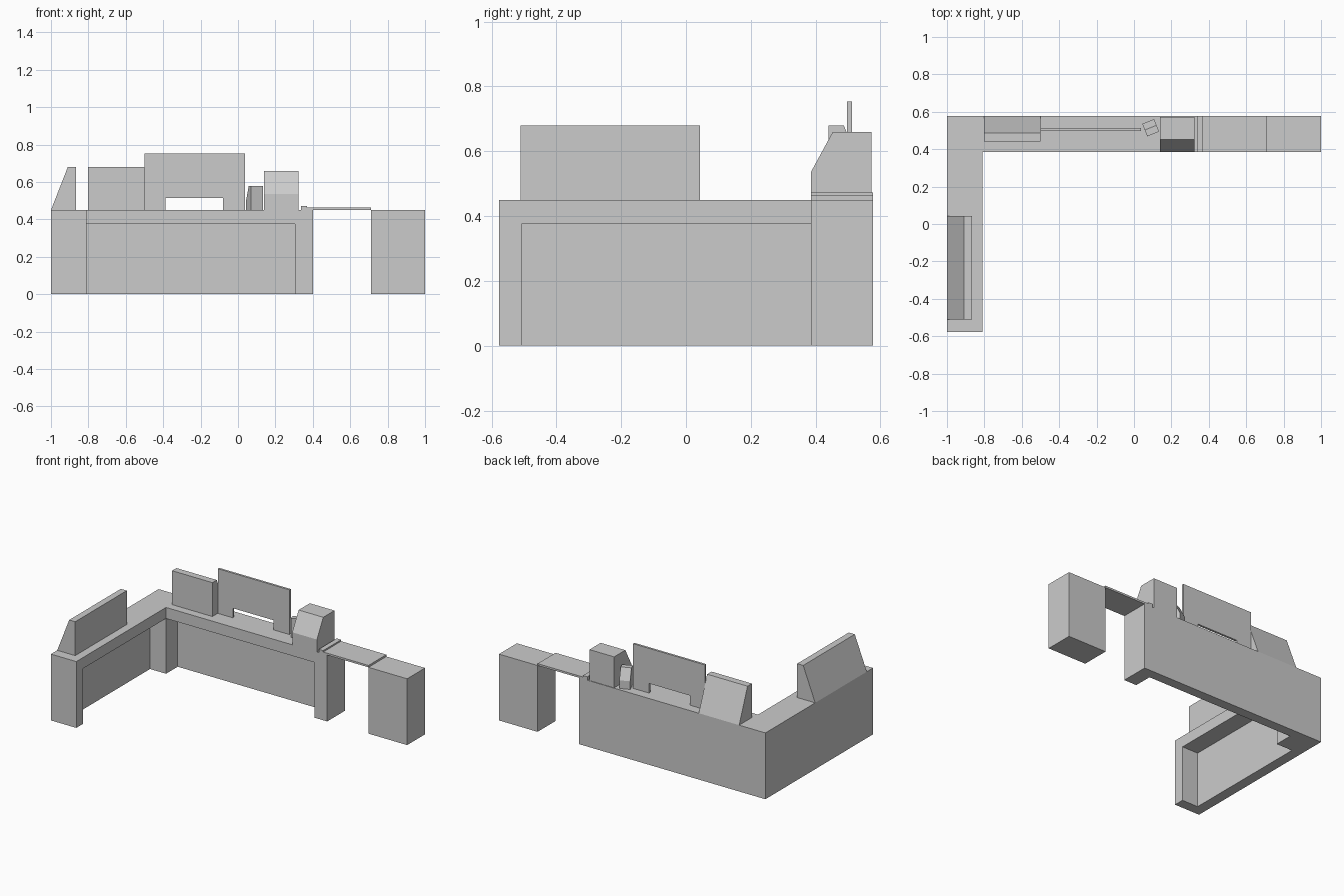
import bpy, bmesh
from mathutils import Matrix, Vector

cube = bpy.data.objects.get("Cube")
if cube:
    bpy.data.objects.remove(cube)

GREY = (0.6, 0.6, 0.6, 1)
mat = bpy.data.materials.new("light grey")
mat.use_nodes = True
mat.diffuse_color = GREY
mat.node_tree.nodes["Principled BSDF"].inputs["Base Color"].default_value = GREY


def prism(name, outline, axis, start, end):
    """Extrude a 2D outline along an axis; the outline uses the other two axes in order."""
    bm = bmesh.new()
    points = []
    for a, b in outline:
        p = [a, b]
        p.insert("xyz".index(axis), start)
        points.append(bm.verts.new(p))
    face = bm.faces.new(points)
    moved = bmesh.ops.extrude_face_region(bm, geom=[face])["geom"]
    shift = Vector([end - start if c == axis else 0 for c in "xyz"])
    bmesh.ops.translate(bm, verts=[g for g in moved if isinstance(g, bmesh.types.BMVert)], vec=shift)
    bmesh.ops.recalc_face_normals(bm, faces=bm.faces)
    mesh = bpy.data.meshes.new(name)
    bm.to_mesh(mesh)
    bm.free()
    mesh.materials.append(mat)
    obj = bpy.data.objects.new(name, mesh)
    bpy.context.collection.objects.link(obj)
    return obj


def box(name, x, y, z):
    return prism(name, [(x[0], y[0]), (x[1], y[0]), (x[1], y[1]), (x[0], y[1])], "z", *z)


TOP = 0.45
BACK, FRONT = 0.577, 0.385
INNER = -0.81

# L-shaped counter with a knee recess under each run
counter = prism("counter", [(-1, -BACK), (INNER, -BACK), (INNER, FRONT),
                            (0.4, FRONT), (0.4, BACK), (-1, BACK)], "z", 0, TOP)
recesses = [box("side_recess_cutter", (-0.93, -0.7), (-0.507, FRONT), (-0.1, 0.375)),
            box("back_recess_cutter", (INNER, 0.305), (0.3, 0.51), (-0.1, 0.375))]
for cutter in recesses:
    cutter.hide_render = True
    cut = counter.modifiers.new(cutter.name, "BOOLEAN")
    cut.operation = "DIFFERENCE"
    cut.solver = "EXACT"
    cut.object = cutter
bpy.context.view_layer.objects.active = counter
for cutter in recesses:
    bpy.ops.object.modifier_apply(modifier=cutter.name)
    bpy.data.objects.remove(cutter)

# Separate end block and lift-up flap bridging the gap
box("end_block", (0.71, 1), (FRONT, BACK), (0, TOP))
box("flap", (0.37, 0.71), (FRONT, BACK), (TOP, 0.463))
box("flap_hinge", (0.337, 0.37), (FRONT, BACK), (TOP, 0.473))

# Display stands with sloped outer faces
prism("side_display", [(-1, TOP), (-0.865, TOP), (-0.865, 0.68), (-0.91, 0.68)], "y", -0.51, 0.043)
prism("back_display", [(0.44, TOP), (BACK, TOP), (0.487, 0.68), (0.44, 0.68)], "x", -0.803, -0.5)

# Upright screen with a pass-through slot
prism("screen", [(-0.5, TOP), (-0.387, TOP), (-0.387, 0.515), (-0.08, 0.515), (-0.08, TOP),
                 (0.038, TOP), (0.038, 0.753), (-0.5, 0.753)], "y", 0.497, 0.512)

# Till with a slanted front
prism("till", [(FRONT, TOP), (0.573, TOP), (0.573, 0.66), (0.453, 0.66), (FRONT, 0.535)],
      "x", 0.138, 0.323)

# Small angled reader, its slope turned toward the back
reader = prism("card_reader", [(-0.036, 0), (0.036, 0), (0.036, 0.055), (0, 0.13), (-0.036, 0.13)],
               "x", -0.034, 0.034)
reader.data.transform(Matrix.Translation((0.089, 0.515, TOP)) @ Matrix.Rotation(0.38, 4, "Z"))
